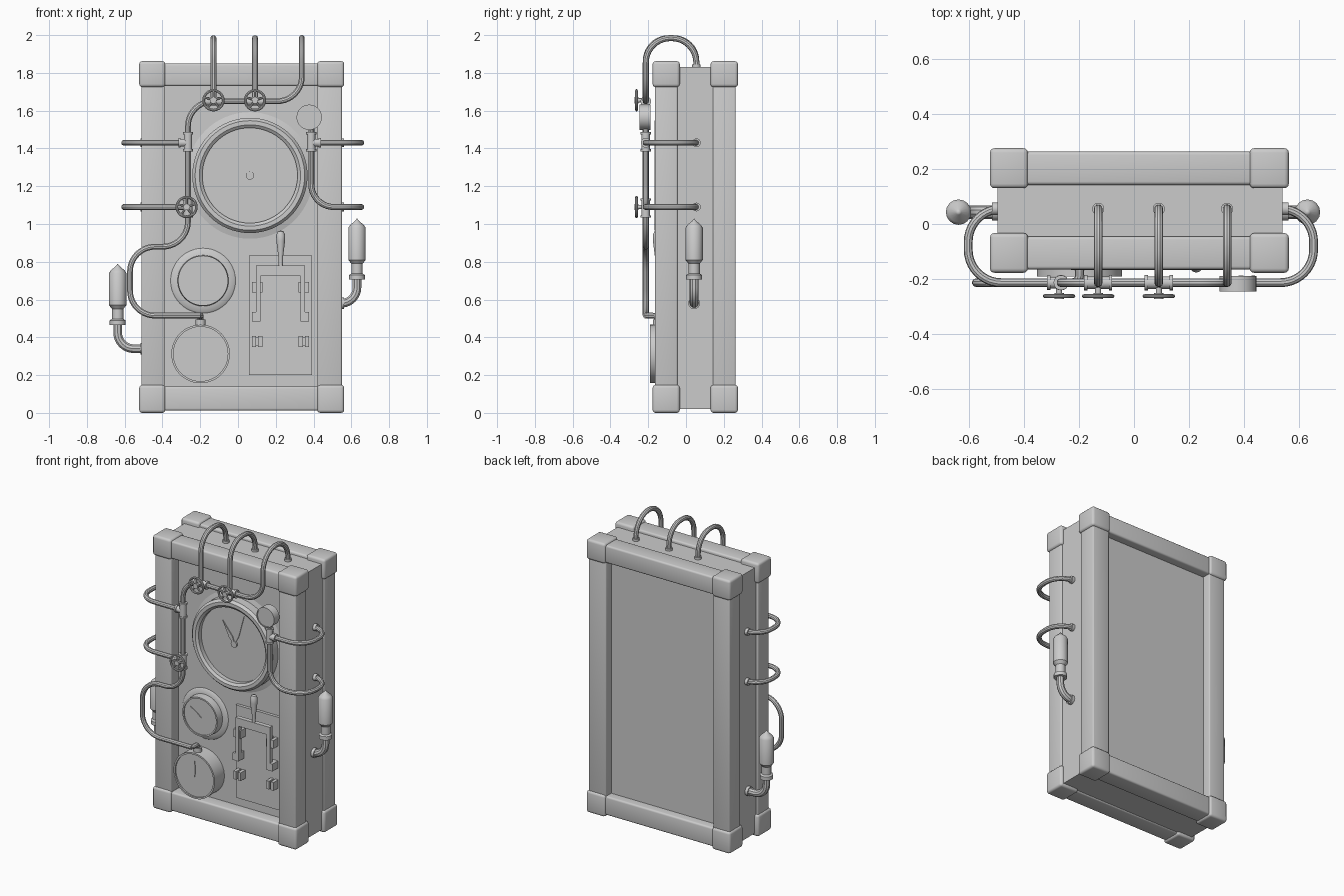
import bpy, bmesh, math
from mathutils import Vector, Matrix

cube = bpy.data.objects.get("Cube")
if cube:
    bpy.data.objects.remove(cube, do_unlink=True)

grey = bpy.data.materials.new("plain grey")
grey.use_nodes = True
grey.diffuse_color = (0.6, 0.6, 0.6, 1)
grey.node_tree.nodes["Principled BSDF"].inputs["Base Color"].default_value = (0.6, 0.6, 0.6, 1)

FRONT = Matrix.Rotation(math.pi / 2, 4, 'X')   # turns local +z towards the front
UP = Matrix.Identity(4)
PANEL = -0.085                                 # front panel depth
PIPE_Y = -0.213
PIPE_R = 0.016


def finish(obj, smooth=True):
    obj.data.materials.clear()
    obj.data.materials.append(grey)
    if smooth:
        bpy.ops.object.select_all(action='DESELECT')
        obj.select_set(True)
        bpy.context.view_layer.objects.active = obj
        bpy.ops.object.shade_smooth_by_angle(angle=math.radians(35))
    return obj


def add(name, bm, smooth=True):
    bmesh.ops.recalc_face_normals(bm, faces=bm.faces[:])
    mesh = bpy.data.meshes.new(name)
    bm.to_mesh(mesh)
    bm.free()
    obj = bpy.data.objects.new(name, mesh)
    bpy.context.collection.objects.link(obj)
    return finish(obj, smooth)


def box(name, x, y, z, bevel=0.0):
    bm = bmesh.new()
    size = [r[1] - r[0] for r in (x, y, z)]
    mid = [(r[1] + r[0]) / 2 for r in (x, y, z)]
    bmesh.ops.create_cube(bm, matrix=Matrix.Translation(mid) @ Matrix.Diagonal(size + [1]))
    if bevel:
        bmesh.ops.bevel(bm, geom=bm.edges[:], offset=bevel, segments=3, profile=0.5, affect='EDGES')
    return add(name, bm)


def lathe(name, profile, loc, axis=FRONT, sides=32):
    """Revolve (radius, height) points; zero radius closes an end."""
    bm = bmesh.new()
    rings = []
    for r, h in profile:
        count = 1 if r == 0 else sides
        rings.append([bm.verts.new((r * math.cos(math.tau * i / sides),
                                    r * math.sin(math.tau * i / sides), h)) for i in range(count)])
    for a, b in zip(rings, rings[1:]):
        for i in range(sides):
            j = (i + 1) % sides
            quad = [a[i % len(a)], a[j % len(a)], b[j % len(b)], b[i % len(b)]]
            bm.faces.new(list(dict.fromkeys(quad)))
    bm.transform(Matrix.Translation(loc) @ axis)
    return add(name, bm)


def plate(name, outline, back, front):
    """Extrude an (x, z) outline from one depth to another."""
    bm = bmesh.new()
    face = bm.faces.new([bm.verts.new((x, back, z)) for x, z in outline])
    new = bmesh.ops.extrude_face_region(bm, geom=[face])["geom"]
    moved = [v for v in new if isinstance(v, bmesh.types.BMVert)]
    bmesh.ops.translate(bm, verts=moved, vec=(0, front - back, 0))
    return add(name, bm, False)


def pipe(name, points, fillet=0.12, radius=PIPE_R):
    """Tube along a polyline whose corners are rounded to arcs."""
    pts = [Vector(p) for p in points]
    path = [pts[0]]
    for a, p, b in zip(pts, pts[1:], pts[2:]):
        u, v = (a - p).normalized(), (b - p).normalized()
        centre = p + (u + v) * fillet
        for i in range(11):
            t = math.pi / 2 * i / 10
            path.append(centre - v * fillet * math.cos(t) - u * fillet * math.sin(t))
    path.append(pts[-1])
    curve = bpy.data.curves.new(name, 'CURVE')
    curve.dimensions = '3D'
    curve.bevel_depth = radius
    curve.bevel_resolution = 3
    curve.use_fill_caps = True
    spline = curve.splines.new('POLY')
    spline.points.add(len(path) - 1)
    for sp, p in zip(spline.points, path):
        sp.co = (*p, 1)
    obj = bpy.data.objects.new(name, curve)
    bpy.context.collection.objects.link(obj)
    bpy.ops.object.select_all(action='DESELECT')
    obj.select_set(True)
    bpy.context.view_layer.objects.active = obj
    bpy.ops.object.convert(target='MESH')
    return finish(bpy.context.view_layer.objects.active)


def collar(name, loc, direction, radius=0.025, length=0.02):
    rot = Vector(direction).to_track_quat('Z', 'Y').to_matrix().to_4x4()
    h = length / 2
    lathe(name, [(0, -h), (radius, -h), (radius, h), (0, h)], loc, rot, 16)


# Cabinet: core, two frames of rails and corner blocks
box("cabinet_core", (-0.495, 0.54), (PANEL, 0.205), (0.02, 1.83))
for side, (y0, y1) in {"front": (-0.177, -0.033), "back": (0.13, 0.275)}.items():
    rail = (y0 + 0.012, y1 - 0.012)
    for x in ((-0.512, -0.388), (0.42, 0.55)):
        box(side + "_upright", x, rail, (0.08, 1.78), 0.008)
    for z in ((0.012, 0.14), (1.73, 1.85)):
        box(side + "_rail", (-0.45, 0.49), rail, z, 0.012)
    for x in ((-0.523, -0.385), (0.42, 0.562)):
        for z in ((0, 0.148), (1.725, 1.862)):
            box(side + "_corner_block", x, (y0, y1), z, 0.016)

# Large clock with recessed face and hands
clock = Vector((0.063, PANEL, 1.257))
lathe("clock_case", [(0.335, 0), (0.305, 0.008), (0.305, 0.065), (0.29, 0.082), (0.268, 0.082),
                     (0.252, 0.07), (0.252, 0.04), (0, 0.04)], clock, sides=64)


def hand(name, centre, angle, length, width, depth):
    d = Vector((math.sin(angle), math.cos(angle)))
    n = Vector((d.y, -d.x)) * width
    c = Vector((centre[0], centre[2]))
    plate(name, [c - d * length * 0.12, c - n + d * length * 0.3, c + d * length,
                 c + n + d * length * 0.3], depth, depth - 0.006)


hand("minute_hand", clock, 0.34, 0.22, 0.012, -0.124)
hand("hour_hand", clock, -0.56, 0.165, 0.014, -0.126)
lathe("clock_hub", [(0.022, 0.04), (0.022, 0.052), (0, 0.052)], clock, sides=16)

# Two round gauges
dial = Vector((-0.185, PANEL, 0.70))
lathe("middle_gauge", [(0.172, 0), (0.165, 0.006), (0.135, 0.01), (0.132, 0.062),
                       (0.122, 0.062), (0.122, 0.055), (0, 0.055)], dial, sides=48)
hand("middle_gauge_needle", dial, -0.95, 0.09, 0.004, -0.139)
dial = Vector((-0.198, PANEL, 0.312))
lathe("lower_gauge", [(0.155, 0), (0.155, 0.105), (0.144, 0.105), (0.144, 0.095), (0, 0.095)],
      dial, sides=48)
hand("lower_gauge_needle", dial, 0, 0.10, 0.004, -0.179)

# Switch plate, bracket, clips and lever
box("switch_plate", (0.057, 0.392), (-0.105, -0.08), (0.20, 0.832))
plate("switch_bracket", [(0.095, 0.49), (0.095, 0.78), (0.355, 0.78), (0.355, 0.49), (0.33, 0.49),
                         (0.33, 0.725), (0.12, 0.725), (0.12, 0.49)], -0.135, -0.165)
for x, inward in ((0.095, 1), (0.355, -1)):
    toe = sorted((x, x - inward * 0.025))
    box("bracket_foot", sorted((x - inward * 0.02, x + inward * 0.025)), (-0.165, -0.10), (0.485, 0.535))
    for z in (0.378, 0.665):
        for step in (0, 0.034):
            edge = x - inward * 0.022 + inward * step
            box("switch_clip", sorted((edge, edge + inward * 0.022)), (-0.155, -0.10),
                (z - 0.028, z + 0.028))
        box("clip_base", (x - 0.02, x + 0.024) if inward > 0 else (x - 0.024, x + 0.02),
            (-0.115, -0.10), (z - 0.02, z + 0.02))
lathe("switch_lever", [(0, 0), (0.011, 0.0), (0.013, 0.05), (0.023, 0.13), (0.024, 0.16),
                       (0.016, 0.18), (0, 0.186)], (0.226, -0.152, 0.78), UP, 16)

# Top pipes arching over the cabinet
for x, z in ((-0.13, 1.65), (0.09, 1.65)):
    pipe("top_pipe", [(x, PIPE_Y, z), (x, PIPE_Y, 1.984), (x, 0.055, 1.984), (x, 0.055, 1.82)])
pipe("top_cross_pipe", [(-0.13, PIPE_Y, 1.65), (0.338, PIPE_Y, 1.65), (0.338, PIPE_Y, 1.984),
                        (0.338, 0.055, 1.984), (0.338, 0.055, 1.82)], 0.13)
for x in (-0.13, 0.09, 0.338):
    collar("top_pipe_collar", (x, 0.055, 1.835), (0, 0, 1), 0.022)

# Long pipe from the top valve to the lower gauge
pipe("long_pipe", [(-0.13, PIPE_Y, 1.65), (-0.265, PIPE_Y, 1.65), (-0.265, PIPE_Y, 0.88),
                   (-0.572, PIPE_Y, 0.88), (-0.572, PIPE_Y, 0.515), (-0.198, PIPE_Y, 0.515)], 0.133)
pipe("gauge_feed", [(-0.25, PIPE_Y, 0.515), (-0.198, PIPE_Y, 0.515), (-0.198, -0.15, 0.515),
                    (-0.198, -0.15, 0.45)], 0.025)
collar("gauge_feed_collar", (-0.198, -0.15, 0.48), (0, 0, 1), 0.026, 0.03)

# Side loops running back into the cabinet
for z in (1.09, 1.43):
    pipe("right_loop", [(-0.265, PIPE_Y, z), (-0.602, PIPE_Y, z), (-0.602, 0.055, z), (-0.48, 0.055, z)])
    collar("right_loop_collar", (-0.505, 0.055, z), (1, 0, 0), 0.023)
    collar("left_loop_collar", (0.55, 0.055, z), (1, 0, 0), 0.023)
loop_end = [(0.652, PIPE_Y), (0.652, 0.055), (0.52, 0.055)]
pipe("left_upper_loop", [(0.388, PIPE_Y, 1.43)] + [(x, y, 1.43) for x, y in loop_end])
pipe("left_lower_loop", [(0.388, PIPE_Y, 1.53), (0.388, PIPE_Y, 1.09)]
     + [(x, y, 1.09) for x, y in loop_end])

# Tee joints and small gauge
for x, out in ((-0.265, -1), (0.388, 1)):
    collar("tee_body", (x, PIPE_Y, 1.435), (0, 0, 1), 0.022, 0.09)
    collar("tee_branch", (x + out * 0.025, PIPE_Y, 1.43), (1, 0, 0), 0.021, 0.05)
    collar("tee_branch_ring", (x + out * 0.045, PIPE_Y, 1.43), (1, 0, 0), 0.026, 0.012)
    for dz in (-0.045, 0.045):
        collar("tee_ring", (x, PIPE_Y, 1.435 + dz), (0, 0, 1), 0.027, 0.012)
lathe("small_gauge", [(0, -0.025), (0.067, -0.025), (0.067, 0.032), (0.061, 0.032),
                      (0.061, 0.027), (0, 0.027)], (0.377, PIPE_Y, 1.565))

# Valves with spoked handwheels
for x, z, along in ((-0.13, 1.655, (1, 0, 0)), (0.09, 1.655, (1, 0, 0)), (-0.272, 1.09, (0, 0, 1))):
    centre = Vector((x, PIPE_Y, z - 0.005))
    if along[2]:
        centre.x = -0.265
    collar("valve_body", centre, along, 0.023, 0.08)
    for s in (-0.045, 0.045):
        collar("valve_ring", centre + Vector(along) * s, along, 0.028, 0.012)
    hub = Vector((x, -0.262, z))
    collar("valve_stem", (x, -0.243, z), (0, 1, 0), 0.011, 0.06)
    collar("wheel_hub", hub, (0, 1, 0), 0.017, 0.022)
    rim = [(0.052 + 0.007 * math.cos(math.tau * i / 8), 0.007 * math.sin(math.tau * i / 8))
           for i in range(9)]
    lathe("handwheel_rim", rim, hub, sides=24)
    for i in range(5):
        a = math.tau * i / 5 + math.pi / 2
        tip = hub + Vector((math.cos(a), 0, math.sin(a))) * 0.05
        pipe("handwheel_spoke", [hub, tip], radius=0.006)

# Side lamps on bent pipes
lamp = [(0, 0), (0.042, 0), (0.042, 0.025), (0.03, 0.032), (0.03, 0.085), (0.046, 0.105),
        (0.046, 0.275), (0.036, 0.29), (0.01, 0.312), (0, 0.325)]
for name, x, wall, z in (("right_lamp", -0.637, -0.48, 0.465), ("left_lamp", 0.63, 0.52, 0.705)):
    lathe(name, lamp, (x, 0.043, z), UP, 16)
    pipe(name + "_pipe", [(wall, 0.043, z - 0.125), (x, 0.043, z - 0.125), (x, 0.043, z + 0.01)],
         0.085, 0.024)
    collar(name + "_collar", (wall - 0.025 if x < 0 else wall + 0.03, 0.043, z - 0.125),
           (1, 0, 0), 0.031)
